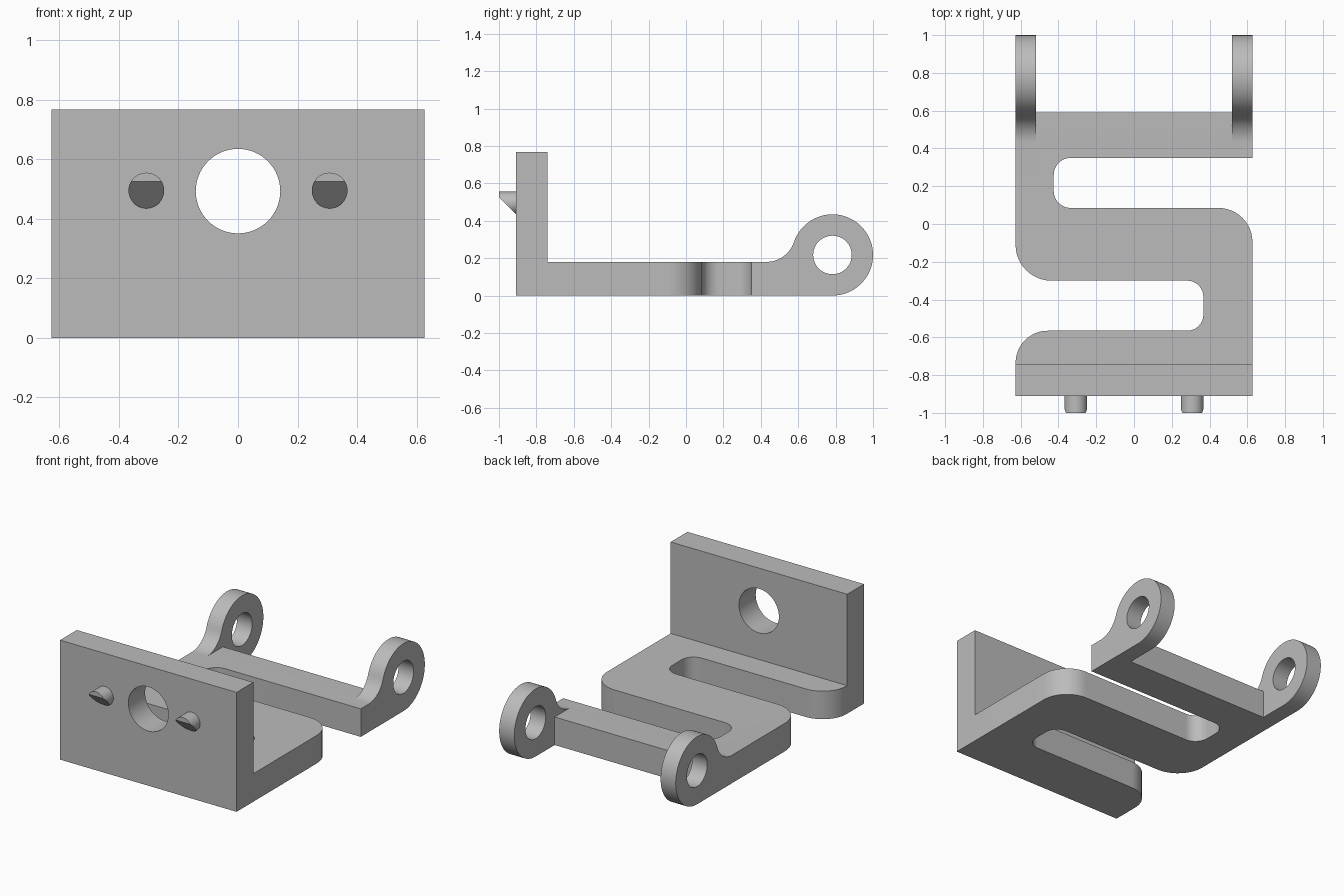
import bpy
import bmesh
from math import radians, sin, cos, tan, atan2, degrees
from mathutils import Vector

cube = bpy.data.objects.get("Cube")
if cube:
    bpy.data.objects.remove(cube, do_unlink=True)

grey = bpy.data.materials.new("plain grey")
grey.use_nodes = True
colour = (0.5, 0.5, 0.5, 1)
grey.diffuse_color = colour
grey.node_tree.nodes["Principled BSDF"].inputs["Base Color"].default_value = colour

W = 0.627           # half width
FLOOR = 0.18        # base thickness
FRONT, INNER = -0.91, -0.74


def arc(cx, cy, r, start, end, steps):
    angles = [radians(start + (end - start) * i / steps) for i in range(steps + 1)]
    return [(cx + r * cos(a), cy + r * sin(a)) for a in angles]


def rounded(corners):
    """Outline from (x, y, radius) corners, with each corner filleted."""
    pts = []
    for i, (x, y, r) in enumerate(corners):
        p = Vector((x, y))
        if r == 0:
            pts.append((x, y))
            continue
        a = (Vector(corners[i - 1][:2]) - p).normalized()
        b = (Vector(corners[(i + 1) % len(corners)][:2]) - p).normalized()
        centre = p + (a + b) * r
        for k in range(13):
            t = radians(90 * k / 12)
            pts.append(tuple(centre - b * r * cos(t) - a * r * sin(t)))
    return pts


def prism(name, outline, axis, low, high):
    """Extrude a flat outline along x, y or z."""
    place = {"x": lambda u, v, d: (d, u, v),
             "y": lambda u, v, d: (u, d, v),
             "z": lambda u, v, d: (u, v, d)}[axis]
    bm = bmesh.new()
    face = bm.faces.new([bm.verts.new(place(u, v, low)) for u, v in outline])
    out = bmesh.ops.extrude_face_region(bm, geom=[face])
    verts = [g for g in out["geom"] if isinstance(g, bmesh.types.BMVert)]
    bmesh.ops.translate(bm, verts=verts, vec=place(0, 0, high - low))
    bmesh.ops.recalc_face_normals(bm, faces=bm.faces)
    mesh = bpy.data.meshes.new(name)
    bm.to_mesh(mesh)
    bm.free()
    mesh.materials.append(grey)
    obj = bpy.data.objects.new(name, mesh)
    bpy.context.collection.objects.link(obj)
    return obj


def activate(obj):
    bpy.ops.object.select_all(action="DESELECT")
    obj.select_set(True)
    bpy.context.view_layer.objects.active = obj


def combine(target, tool, operation):
    mod = target.modifiers.new("combine", "BOOLEAN")
    mod.operation = operation
    mod.solver = "EXACT"
    mod.object = tool
    activate(target)
    bpy.ops.object.modifier_apply(modifier=mod.name)
    bpy.data.objects.remove(tool, do_unlink=True)


def circle(cx, cy, r, n=64):
    return arc(cx, cy, r, 0, 360, n)[:-1]


# Winding base with two slots opening on opposite sides
base = prism("bracket", rounded([
    (-W, FRONT, 0), (W, FRONT, 0), (W, 0.085, 0.18), (-0.425, 0.085, 0.09),
    (-0.425, 0.35, 0.09), (W, 0.35, 0), (W, 0.59, 0), (-W, 0.59, 0),
    (-W, -0.30, 0.19), (0.367, -0.30, 0.085), (0.367, -0.565, 0.085),
    (-W, -0.565, 0.17)]), "z", 0, FLOOR)

# Upright front plate with a central hole
plate = prism("front_plate", [(-W, 0), (W, 0), (W, 0.767), (-W, 0.767)],
              "y", FRONT, INNER)
combine(plate, prism("plate_hole", circle(0, 0.493, 0.142), "y", -1.2, -0.5),
        "DIFFERENCE")
combine(base, plate, "UNION")

# Hinge lugs: round eye blended into the base by a concave fillet
ey, ez, er = 0.783, 0.217, 0.217
fy, fr = 0.43, 0.155
fz = FLOOR + fr
blend = degrees(atan2(fz - ez, fy - ey))
profile = ([(fy, 0)] + arc(ey, ez, er, -90, blend, 48)
           + arc(fy, fz, fr, blend - 180, -90, 14)[1:])
for low, high in ((-W, -0.52), (0.52, W)):
    lug = prism("hinge_lug", profile, "x", low, high)
    combine(lug, prism("lug_hole", circle(ey, ez, 0.103, 48), "x", low - 0.1, high + 0.1),
            "DIFFERENCE")
    combine(base, lug, "UNION")

# Small locating pegs with a sloping underside
pegs = []
for side, x in (("right", -0.308), ("left", 0.308)):
    peg = prism(side + "_peg", circle(x, 0.495, 0.06, 40), "y", -1, -0.9)
    bm = bmesh.new()
    bm.from_mesh(peg.data)
    cut = bmesh.ops.bisect_plane(bm, geom=bm.verts[:] + bm.edges[:] + bm.faces[:],
                                 plane_co=(0, -1, 0.525), plane_no=(0, -1, -1),
                                 clear_outer=True)
    edges = [g for g in cut["geom_cut"] if isinstance(g, bmesh.types.BMEdge)]
    bmesh.ops.holes_fill(bm, edges=edges, sides=0)
    bmesh.ops.recalc_face_normals(bm, faces=bm.faces)
    bm.to_mesh(peg.data)
    bm.free()
    pegs.append(peg)

for obj in [base] + pegs:
    activate(obj)
    bpy.ops.object.shade_smooth_by_angle(angle=radians(30))
